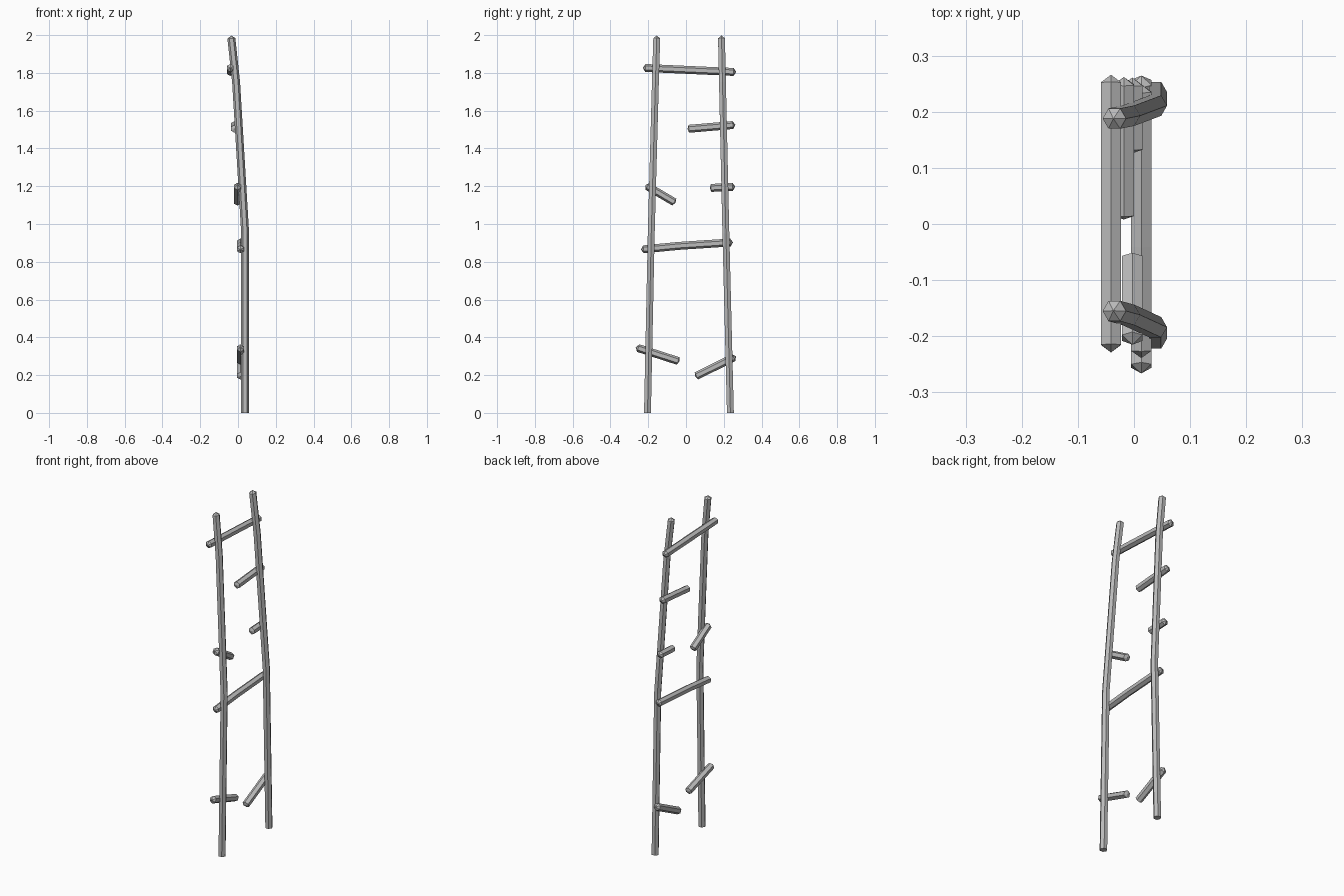
import bpy, bmesh, math
from mathutils import Vector

if "Cube" in bpy.data.objects:
    bpy.data.objects.remove(bpy.data.objects["Cube"])

mat = bpy.data.materials.new("weathered_grey")
mat.use_nodes = True
grey = (0.5, 0.5, 0.5, 1)
mat.diffuse_color = grey
mat.node_tree.nodes["Principled BSDF"].inputs["Base Color"].default_value = grey

SIDES, RADIUS = 6, 0.021


def pole(name, path, start_tip, end_tip):
    """Six-sided pole swept along a path; a tip of zero leaves a flat end."""
    pts = [Vector(p) for p in path]
    bm = bmesh.new()
    rings = []
    for i, p in enumerate(pts):
        d = (pts[min(i + 1, len(pts) - 1)] - pts[max(i - 1, 0)]).normalized()
        side = Vector((0, 1, 0)) if abs(d.z) > 0.8 else Vector((1, 0, 0))
        u = (side - d * side.dot(d)).normalized()
        v = d.cross(u)
        angles = [math.tau * (k + 0.5) / SIDES for k in range(SIDES)]
        rings.append([bm.verts.new(p + RADIUS * (u * math.cos(a) + v * math.sin(a)))
                      for a in angles])
    for a, b in zip(rings, rings[1:]):
        for k in range(SIDES):
            n = (k + 1) % SIDES
            bm.faces.new((a[k], a[n], b[n], b[k]))
    for ring, p, q, tip in ((rings[0], pts[0], pts[1], start_tip),
                            (rings[-1], pts[-1], pts[-2], end_tip)):
        if tip:
            apex = bm.verts.new(p + (p - q).normalized() * tip)
            for k in range(SIDES):
                bm.faces.new((ring[k], ring[(k + 1) % SIDES], apex))
        else:
            bm.faces.new(ring)
    bmesh.ops.recalc_face_normals(bm, faces=bm.faces)
    mesh = bpy.data.meshes.new(name)
    bm.to_mesh(mesh)
    bm.free()
    mesh.materials.append(mat)
    obj = bpy.data.objects.new(name, mesh)
    bpy.context.collection.objects.link(obj)


# Two bent rails, upright below and leaning over towards the top
rail_bend = [(0.038, 0), (0.038, 0.95), (-0.010, 1.75), (-0.035, 1.982)]
for name, ys in (("front_rail", (-0.204, -0.184, -0.162, -0.155)),
                 ("back_rail", (0.235, 0.211, 0.193, 0.188))):
    pole(name, [(x, y, z) for (x, z), y in zip(rail_bend, ys)], 0, 0.016)

# Whole rungs
pole("top_rung", [(-0.041, -0.215, 1.826), (-0.041, 0.252, 1.805)], 0.014, 0.014)
pole("middle_rung", [(0.013, -0.225, 0.866), (0.013, -0.04, 0.884),
                     (0.013, 0.235, 0.902)], 0.014, 0.014)

# Snapped rungs: x, then outer and inner end as (y, z)
snapped = {
    "upper_back_stub": (-0.018, (0.248, 1.524), (0.015, 1.504)),
    "short_back_stub": (-0.003, (0.247, 1.197), (0.133, 1.191)),
    "hanging_front_stub": (-0.003, (-0.203, 1.199), (-0.062, 1.116)),
    "lower_front_stub": (0.013, (-0.253, 0.343), (-0.042, 0.275)),
    "lower_back_stub": (0.013, (0.252, 0.293), (0.055, 0.196)),
}
for name, (x, outer, inner) in snapped.items():
    pole(name, [(x, *outer), (x, *inner)], 0.014, 0.007)
